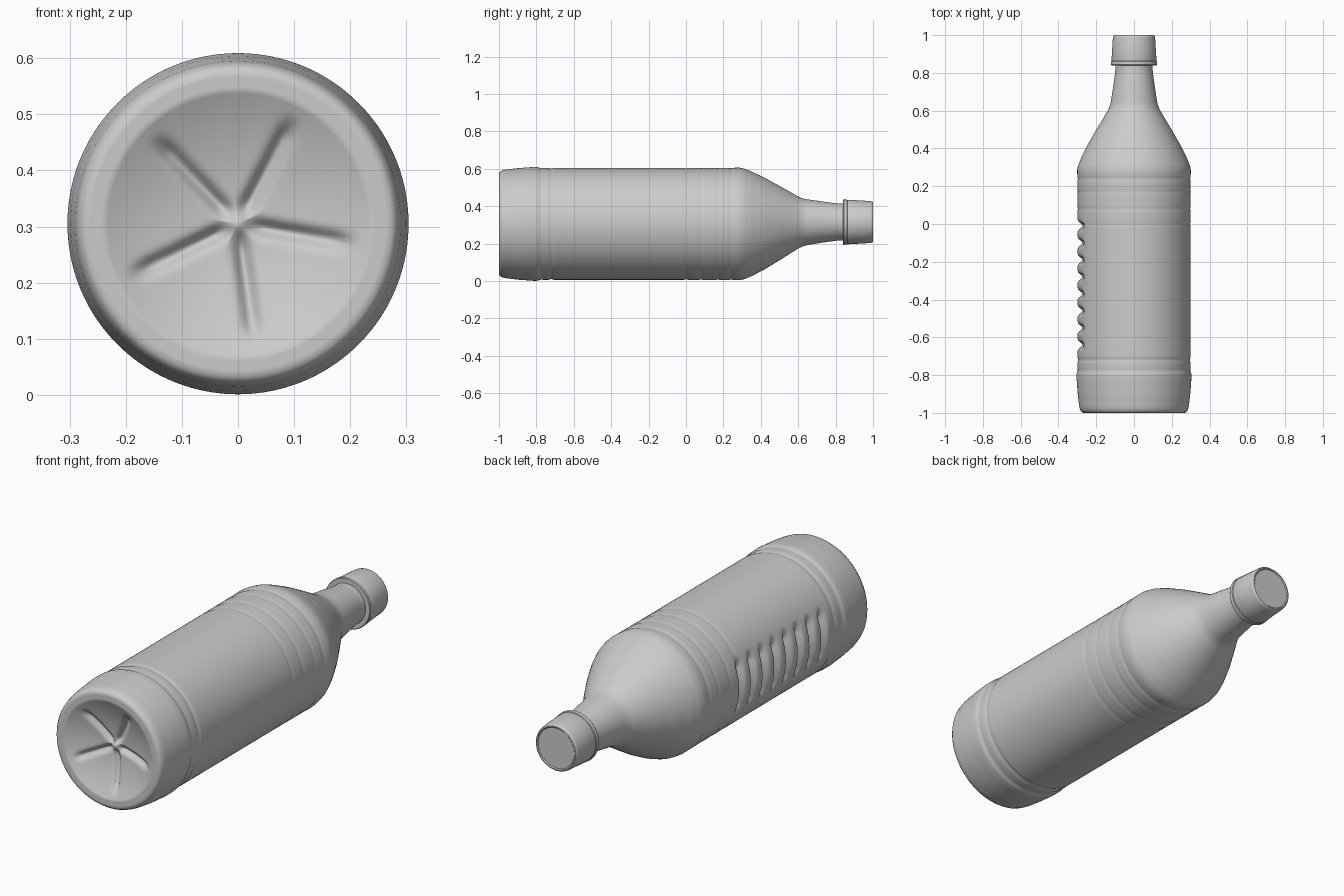
import bpy, bmesh, math

cube = bpy.data.objects.get("Cube")
if cube:
    bpy.data.objects.remove(cube, do_unlink=True)

SEGMENTS = 160
AXIS_Z = 0.305

grey = bpy.data.materials.new("light grey plastic")
grey.use_nodes = True
grey.diffuse_color = (0.6, 0.6, 0.6, 1)
bsdf = grey.node_tree.nodes["Principled BSDF"]
bsdf.inputs["Base Color"].default_value = (0.6, 0.6, 0.6, 1)
bsdf.inputs["Roughness"].default_value = 0.6


def bump(d, width):
    return math.exp(-(d / width) ** 2)


def smooth(a, b, t):
    t = min(1, max(0, (t - a) / (b - a)))
    return t * t * (3 - 2 * t)


def interpolate(profile, y):
    for (y0, r0), (y1, r1) in zip(profile, profile[1:]):
        if y <= y1:
            return r0 + (r1 - r0) * (y - y0) / (y1 - y0)
    return profile[-1][1]


def axis_height(y):
    # The neck sits very slightly above the axis of the body
    return AXIS_Z + 0.01 * smooth(0.3, 0.75, y)


def revolve(name, rings, shape, sharp):
    """Skin (y, radius) rings around the y axis; shape() adds relief."""
    bm = bmesh.new()
    loops = []
    for y, r in rings:
        loop = []
        for i in range(SEGMENTS):
            a = math.tau * i / SEGMENTS
            yy, rr = shape(y, r, a)
            loop.append(bm.verts.new((rr * math.cos(a), yy,
                                      axis_height(y) + rr * math.sin(a))))
        loops.append(loop)
    for p, q in zip(loops, loops[1:]):
        for i in range(SEGMENTS):
            j = (i + 1) % SEGMENTS
            bm.faces.new((p[i], p[j], q[j], q[i]))
    bm.faces.new(loops[0])
    bm.faces.new(loops[-1])
    bmesh.ops.recalc_face_normals(bm, faces=bm.faces)
    mesh = bpy.data.meshes.new(name)
    bm.to_mesh(mesh)
    bm.free()
    mesh.materials.append(grey)
    obj = bpy.data.objects.new(name, mesh)
    bpy.context.collection.objects.link(obj)
    bpy.ops.object.select_all(action='DESELECT')
    obj.select_set(True)
    bpy.context.view_layer.objects.active = obj
    bpy.ops.object.shade_smooth_by_angle(angle=math.radians(sharp))
    return obj


# Bottle wall: base edge, straight body, shoulder and neck
WALL = [(-1.0, 0.268), (-0.995, 0.278), (-0.985, 0.285), (-0.965, 0.29),
        (-0.90, 0.298), (-0.82, 0.304), (-0.79, 0.304), (-0.77, 0.299),
        (0.0, 0.299), (0.25, 0.300), (0.285, 0.301), (0.31, 0.296),
        (0.35, 0.28), (0.42, 0.245), (0.50, 0.199), (0.57, 0.157),
        (0.61, 0.134), (0.635, 0.125), (0.67, 0.119), (0.75, 0.107),
        (0.81, 0.099), (0.90, 0.096)]
RECESS = 0.238
STAR = [math.radians(62 + 72 * k) for k in range(5)]
GRIPS = [-0.01 - 0.09 * k for k in range(8)]
RINGS = [(-0.78, 0.003), (-0.72, 0.004), (0.0, 0.002), (0.08, 0.002),
         (0.17, 0.002), (0.24, 0.003)]


def bottle_shape(y, r, a):
    if y <= -1.0 and r < 0.262:
        # Domed base with a five-armed pressed star and a central nub
        depth = 0.06 * max(0, 1 - (r / RECESS) ** 2)
        arm = 0
        for s in STAR:
            if math.cos(a - s) > 0:
                arm = max(arm, bump(r * math.sin(a - s), 0.014))
        depth += 0.02 * arm * (1 - smooth(0.17, 0.222, r)) * smooth(0.0, 0.05, r)
        return y + depth - 0.008 * bump(r, 0.02), r
    # Shallow moulded rings around the body
    for ring_y, d in RINGS:
        r -= d * bump(y - ring_y, 0.009)
    # Finger-grip slots on the right side
    off = abs((a - math.pi + math.pi) % math.tau - math.pi)
    fade = 1 - smooth(0.30, 0.50, off)
    if fade > 0:
        for g in GRIPS:
            r -= 0.027 * fade * bump(y - g, 0.017)
    return y, r


base_rings = [(-1.0, 0.004 + 0.006 * k) for k in range(44)]
wall_rings = [(y, interpolate(WALL, y)) for y in
              [-1.0, -0.997, -0.995, -0.99, -0.985, -0.975]
              + [-0.965 + 0.0075 * k for k in range(249)]]
revolve("bottle_body", base_rings + wall_rings, bottle_shape, 50)

# Screw cap with a tamper band at its lower edge and a shallow top dish
CAP = [(0.84, 0.09), (0.84, 0.119), (0.844, 0.122), (0.860, 0.121),
       (0.863, 0.118), (0.867, 0.119), (0.93, 0.1155), (0.985, 0.112),
       (0.995, 0.110), (1.0, 0.106), (1.0, 0.101), (0.996, 0.097),
       (0.996, 0.01)]
revolve("bottle_cap", CAP, lambda y, r, a: (y, r), 35)
